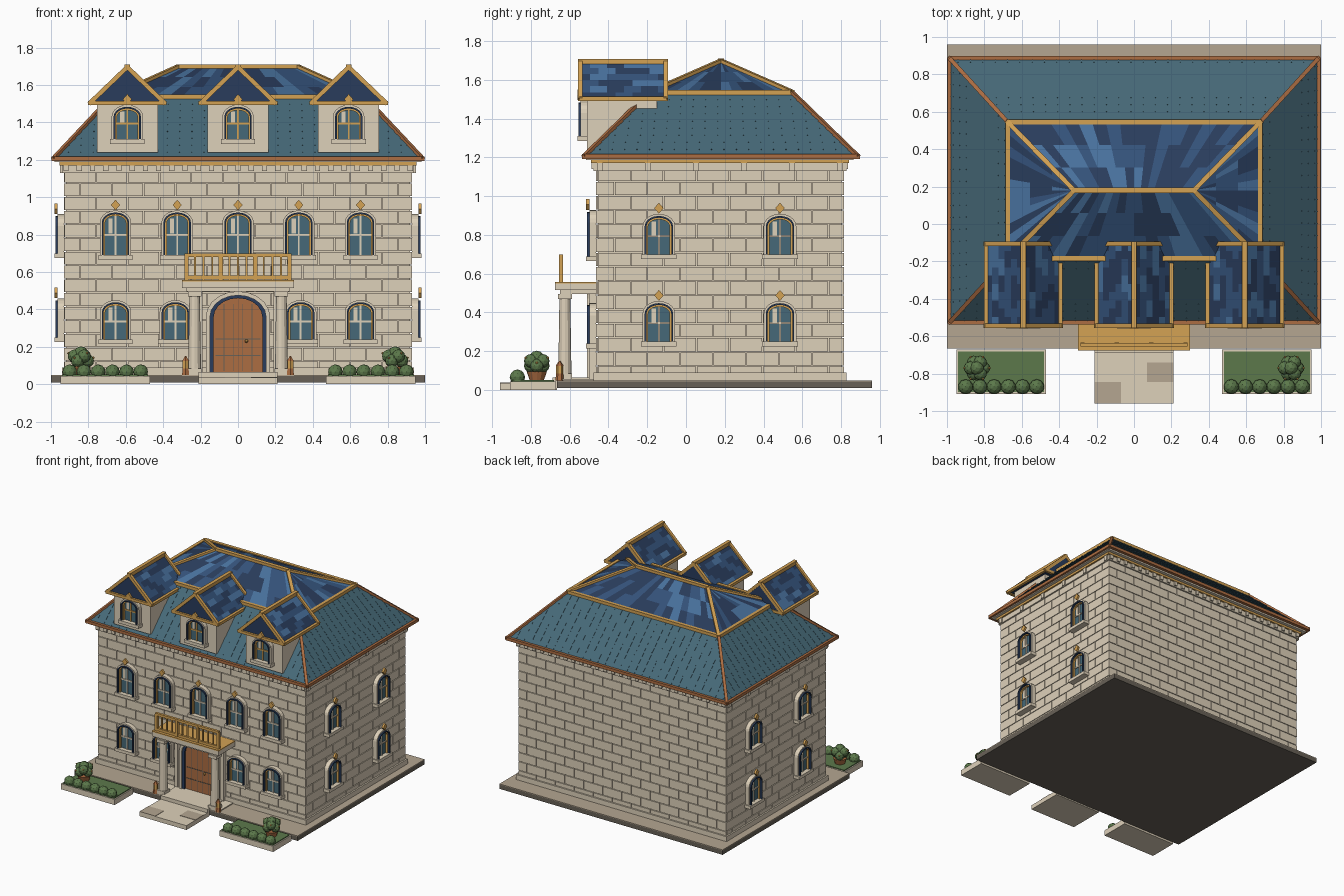
import bpy, bmesh, math, random
from mathutils import Matrix, Vector

random.seed(7)
default_cube = bpy.data.objects.get("Cube")
if default_cube:
    bpy.data.objects.remove(default_cube, do_unlink=True)


def make_material(name, rgb):
    linear = [((c / 255 + 0.055) / 1.055) ** 2.4 for c in rgb] + [1]
    material = bpy.data.materials.new(name)
    material.use_nodes = True
    material.diffuse_color = linear
    shader = material.node_tree.nodes["Principled BSDF"]
    shader.inputs["Base Color"].default_value = linear
    shader.inputs["Roughness"].default_value = 0.8
    return material


STONE = make_material("pale stone", (222, 209, 186))
PAVING = make_material("tan paving", (181, 166, 145))
SLAB = make_material("grey brown slab", (104, 97, 87))
GOLD = make_material("gold trim", (212, 162, 84))
WOOD = make_material("copper wood", (172, 109, 66))
TEAL = make_material("teal slate", (70, 105, 120))
NAVY = make_material("navy tile", (41, 60, 92))
BLUE = make_material("blue tile", (52, 82, 122))
SKY = make_material("light blue tile", (72, 113, 157))
GREEN = make_material("leaf green", (92, 121, 75))


class Part:
    """Collects simple shapes into one named object."""

    def __init__(self, name, matrix=None):
        self.name, self.matrix = name, matrix or Matrix()
        self.bm, self.materials = bmesh.new(), []

    def paint(self, faces, material):
        if material not in self.materials:
            self.materials.append(material)
        for face in faces:
            face.material_index = self.materials.index(material)

    def solid(self, operator, matrix, material, **options):
        verts = operator(self.bm, matrix=self.matrix @ matrix, **options)["verts"]
        self.paint({f for v in verts for f in v.link_faces}, material)

    def box(self, material, x0, x1, y0, y1, z0, z1):
        centre = Vector((x0 + x1, y0 + y1, z0 + z1)) / 2
        size = Matrix.Diagonal((x1 - x0, y1 - y0, z1 - z0, 1))
        self.solid(bmesh.ops.create_cube, Matrix.Translation(centre) @ size, material, size=1)

    def beam(self, material, start, end, radius):
        start, end = Vector(start), Vector(end)
        turn = (end - start).to_track_quat('Z', 'Y').to_matrix().to_4x4()
        size = Matrix.Diagonal((2 * radius, 2 * radius, (end - start).length + radius, 1))
        self.solid(bmesh.ops.create_cube, Matrix.Translation((start + end) / 2) @ turn @ size, material, size=1)

    def cone(self, material, x, y, z0, z1, low, high, sides=12):
        self.solid(bmesh.ops.create_cone, Matrix.Translation((x, y, (z0 + z1) / 2)), material,
                   cap_ends=True, segments=sides, radius1=low, radius2=high, depth=z1 - z0)

    def ball(self, material, place, radius, detail=2):
        self.solid(bmesh.ops.create_icosphere, Matrix.Translation(place), material,
                   subdivisions=detail, radius=radius)

    def face(self, points, material):
        self.paint([self.bm.faces.new([self.bm.verts.new(self.matrix @ Vector(p)) for p in points])], material)

    def loft(self, material, ring_a, ring_b):
        a, b = [[self.bm.verts.new(self.matrix @ Vector(p)) for p in r] for r in (ring_a, ring_b)]
        faces = [self.bm.faces.new(a), self.bm.faces.new(b[::-1])]
        for i in range(len(a)):
            faces.append(self.bm.faces.new((a[i - 1], a[i], b[i], b[i - 1])))
        self.paint(faces, material)

    def prism(self, material, outline, front, back):
        self.loft(material, [(x, front, z) for x, z in outline], [(x, back, z) for x, z in outline])

    def tiles(self, low_a, low_b, high_b, high_a, columns, rows, stagger):
        low_a, low_b, high_b, high_a = map(Vector, (low_a, low_b, high_b, high_a))
        shades = (NAVY, NAVY, BLUE, BLUE, SKY)
        columns_shades = [random.choice(shades) for _ in range(columns + 1)]

        def at(u, v):
            return low_a.lerp(low_b, u).lerp(high_a.lerp(high_b, u), v)
        for row in range(rows):
            v0, v1 = row / rows, (row + 1) / rows
            shift = 0.5 * (row % 2) if stagger else 0
            for column in range(columns + (shift > 0)):
                u0, u1 = max(0, (column - shift) / columns), min(1, (column + 1 - shift) / columns)
                keep = not stagger and random.random() < 0.65
                shade = columns_shades[column] if keep else random.choice(shades)
                self.face((at(u0, v0), at(u1, v0), at(u1, v1), at(u0, v1)), shade)

    def finish(self, fix_normals=True):
        bmesh.ops.remove_doubles(self.bm, verts=self.bm.verts, dist=1e-6)
        if fix_normals:
            bmesh.ops.recalc_face_normals(self.bm, faces=self.bm.faces)
        mesh = bpy.data.meshes.new(self.name)
        self.bm.to_mesh(mesh)
        self.bm.free()
        for material in self.materials:
            mesh.materials.append(material)
        bpy.context.collection.objects.link(bpy.data.objects.new(self.name, mesh))


def arch(half, bottom, spring, rise, steps=10):
    curve = [(half * math.cos(math.pi * i / steps), spring + rise * math.sin(math.pi * i / steps))
             for i in range(steps + 1)]
    return [(half, bottom)] + curve + [(-half, bottom)]


def arch_ring(part, material, outer, inner, bottom, spring, rise, depth):
    outline = arch(outer, bottom, spring, rise + outer - inner) + arch(inner, bottom, spring, rise)[::-1]
    part.prism(material, outline, -depth, 0)


def window(name, x, y, z, angle, height=0.2, finial=True, bars=STONE):
    part = Part(name, Matrix.Translation((x, y, z)) @ Matrix.Rotation(angle, 4, 'Z'))
    spring, rise = height - 0.055, 0.04
    part.prism(TEAL, arch(0.062, 0, spring, rise), -0.014, 0)
    arch_ring(part, GOLD, 0.064, 0.055, 0, spring, rise - 0.005, 0.03)
    arch_ring(part, NAVY, 0.073, 0.064, 0, spring, rise + 0.004, 0.045)
    arch_ring(part, STONE, 0.084, 0.073, 0, spring, rise + 0.013, 0.034)
    part.box(bars, -0.005, 0.005, -0.022, 0, 0, spring + rise)
    part.box(bars, -0.055, 0.055, -0.022, 0, height * 0.45, height * 0.45 + 0.01)
    part.box(STONE, -0.038, -0.016, -0.018, 0, height * 0.5, height * 0.85)
    part.box(STONE, -0.092, 0.092, -0.05, 0, -0.025, 0)
    if finial:
        tip = height + 0.038
        part.prism(GOLD, [(0.024, tip), (0, tip + 0.028), (-0.024, tip), (0, tip - 0.028)], -0.05, -0.034)
    part.finish()


LEFT, RIGHT, FRONT, BACK = -0.93, 0.93, -0.465, 0.815

# Ground slab, path and planted beds
ground = Part("ground_slab")
ground.box(SLAB, -1, 1, -0.665, 0.96, 0.01, 0.044)
ground.box(PAVING, -1, 1, -0.665, 0.96, 0.044, 0.05)
ground.finish()
path = Part("front_path")
path.box(STONE, -0.21, 0.21, -0.96, -0.665, 0, 0.035)
path.box(PAVING, -0.21, -0.07, -0.96, -0.845, 0.03, 0.038)
path.box(PAVING, 0.07, 0.21, -0.845, -0.74, 0.03, 0.038)
path.finish()
for side, label in ((-1, "right"), (1, "left")):
    bed = Part(label + "_garden_bed", Matrix.Translation((side * 0.71, -0.79, 0)))
    bed.box(STONE, -0.24, 0.24, -0.118, 0.118, 0, 0.045)
    bed.box(GREEN, -0.23, 0.23, -0.108, 0.108, 0.04, 0.052)
    for i in range(6):
        bed.ball(GREEN, (side * (0.19 - i * 0.076), -0.08, 0.066), 0.04)
    bed.cone(WOOD, side * 0.13, 0.02, 0.045, 0.095, 0.035, 0.052)
    for i in range(6):
        a = i * math.pi / 3
        spot = Vector((side * 0.13 + 0.035 * math.cos(a), 0.02 + 0.035 * math.sin(a), 0.125 + 0.025 * (i % 2)))
        bed.ball(GREEN, spot, 0.036)
        bed.ball(GOLD, spot + Vector((math.cos(a), math.sin(a), 0.5)) * 0.032, 0.007, 1)
    bed.ball(GREEN, (side * 0.13, 0.02, 0.165), 0.038)
    bed.finish()

# Stone block walls
walls = Part("block_walls")
skin, gap, course, length = 0.01, 0.0025, 0.0733, 0.17
walls.box(STONE, LEFT + skin, RIGHT - skin, FRONT + skin, BACK - skin, 0.05, 1.19)
for row in range(15):
    z0, z1 = 0.05 + row * course + gap, 0.05 + (row + 1) * course - gap
    for along_x, low, high in ((True, LEFT, RIGHT), (False, FRONT + skin, BACK - skin)):
        start = low - length * 0.5 * (row % 2)
        while start < high - 0.01:
            a, b = max(low, start + gap), min(high, start + length - gap)
            if along_x:
                walls.box(STONE, a, b, FRONT, FRONT + skin, z0, z1)
                walls.box(STONE, a, b, BACK - skin, BACK, z0, z1)
            else:
                walls.box(STONE, LEFT, LEFT + skin, a, b, z0, z1)
                walls.box(STONE, RIGHT - skin, RIGHT, a, b, z0, z1)
            start += length
walls.finish()
cornice = Part("cornice_and_plinth")
for material, grow, z0, z1 in ((STONE, 0.012, 0.05, 0.09), (STONE, 0.012, 1.13, 1.17),
                               (GOLD, 0.025, 1.17, 1.187), (STONE, 0.05, 1.187, 1.205)):
    cornice.box(material, LEFT - grow, RIGHT + grow, FRONT - grow, BACK + grow, z0, z1)
for i in range(27):
    x = LEFT + 0.01 + i * 0.0708
    for y in (FRONT, BACK):
        cornice.box(STONE, x - 0.014, x + 0.014, y - 0.022, y + 0.022, 1.14, 1.17)
for i in range(6):
    y = FRONT + 0.02 + i * 0.248
    for x in (LEFT, RIGHT):
        cornice.box(STONE, x - 0.022, x + 0.022, y - 0.015, y + 0.015, 1.13, 1.17)
cornice.finish()

# Windows on the front and both sides
for x in (-0.655, -0.325, 0, 0.325, 0.655):
    window("upper_front_window", x, FRONT, 0.69, 0, 0.23)
for x in (-0.655, -0.335, 0.335, 0.655):
    window("lower_front_window", x, FRONT, 0.24, 0, finial=False)
for side in (-1, 1):
    for y in (-0.14, 0.485):
        for z in (0.25, 0.7):
            window("side_window", side * RIGHT, y, z, side * math.pi / 2)

# Arched door
door = Part("front_door", Matrix.Translation((0, FRONT, 0)))
door.prism(WOOD, arch(0.13, 0.065, 0.36, 0.1), -0.02, 0)
arch_ring(door, NAVY, 0.15, 0.13, 0.065, 0.36, 0.1, 0.035)
arch_ring(door, STONE, 0.172, 0.15, 0.065, 0.36, 0.115, 0.045)
for x in (-0.075, -0.025, 0.025, 0.075):
    door.box(SLAB, x - 0.002, x + 0.002, -0.022, 0, 0.07, 0.43)
for z in (0.15, 0.24):
    door.box(SLAB, -0.12, 0.12, -0.023, 0, z, z + 0.005)
door.ball(GOLD, (0.045, -0.028, 0.23), 0.009)
door.finish()

# Porch with columns, lamps and balcony
porch = Part("porch")
porch.box(STONE, -0.29, 0.29, -0.66, FRONT, 0.05, 0.058)
porch.box(STONE, -0.21, 0.21, -0.69, FRONT, 0.02, 0.064)
porch.box(STONE, -0.3, 0.3, -0.675, FRONT, 0.515, 0.55)
porch.box(STONE, -0.275, 0.275, -0.65, FRONT, 0.495, 0.515)
porch.box(GOLD, -0.3, 0.3, -0.675, FRONT, 0.55, 0.558)
for side in (-1, 1):
    x, y = side * 0.232, -0.625
    porch.box(STONE, x - 0.036, x + 0.036, y - 0.036, y + 0.036, 0.05, 0.085)
    porch.cone(STONE, x, y, 0.085, 0.475, 0.034, 0.028)
    porch.box(STONE, x - 0.036, x + 0.036, y - 0.036, y + 0.036, 0.47, 0.495)
    porch.box(STONE, side * 0.205 - 0.014, side * 0.205 + 0.014, -0.5, FRONT, 0.05, 0.495)
    porch.cone(WOOD, side * 0.28, -0.652, 0.05, 0.085, 0.022, 0.018, 6)
    porch.cone(GOLD, side * 0.28, -0.652, 0.085, 0.125, 0.018, 0.018, 6)
    porch.cone(WOOD, side * 0.28, -0.652, 0.125, 0.15, 0.02, 0.004, 6)
porch.finish()
railing = Part("balcony_railing")
for z in (0.57, 0.69):
    railing.box(GOLD, -0.285, 0.285, -0.655, -0.635, z - 0.01, z + 0.01)
for i in range(13):
    x, half = -0.276 + i * 0.046, 0.011 if i % 4 == 0 else 0.005
    railing.box(GOLD, x - half, x + half, -0.645 - half, -0.645 + half, 0.558, 0.69)
railing.finish()


# Lower roof in stepped courses with fine ribs
def roof_ring(t, lip=0):
    x, y = 0.985 - 0.31 * t + lip, 0.705 - 0.34 * t + lip
    z = 1.205 + 0.33 * t
    return [Vector(p) for p in ((-x, 0.18 - y, z), (x, 0.18 - y, z), (x, 0.18 + y, z), (-x, 0.18 + y, z))]


slate = Part("lower_roof")
rows = 9
for row in range(rows):
    t = row / rows
    slate.loft(TEAL, roof_ring(t, 0.005), roof_ring(t + 1 / rows))
    low, high = roof_ring(t, 0.005), roof_ring(t + 0.6 / rows, 0.002)
    for i in range(4):
        count = round((low[i] - low[i - 1]).length / 0.065)
        climb = (high[i] + high[i - 1] - low[i] - low[i - 1]) / 2
        for k in range(1, count):
            foot = low[i - 1].lerp(low[i], (k + 0.25 - 0.5 * (row % 2)) / count)
            slate.beam(TEAL, foot, foot + climb, 0.002)
slate.finish()

# Upper tiled roof and the trim on every edge
eave, crown = roof_ring(0), roof_ring(1)
ends = [Vector((-0.32, 0.18, 1.695)), Vector((0.32, 0.18, 1.695))]
peaks = [ends[0], ends[1], ends[1], ends[0]]
upper, trim = Part("upper_roof"), Part("roof_trim")
for i in range(4):
    upper.tiles(crown[i - 1], crown[i], peaks[i], peaks[i - 1], 18 if i % 2 else 12, 3, False)
    trim.beam(WOOD, eave[i - 1], eave[i], 0.012)
    trim.beam(WOOD, eave[i], crown[i], 0.011)
    trim.beam(GOLD, crown[i - 1], crown[i], 0.013)
    trim.beam(GOLD, crown[i], peaks[i], 0.013)
trim.beam(GOLD, *ends, 0.015)
upper.finish(False)
trim.finish()

# Three dormers
for x in (-0.592, 0, 0.592):
    dormer = Part("dormer", Matrix.Translation((x, 0, 0)))
    dormer.box(STONE, -0.163, 0.163, -0.51, -0.15, 1.24, 1.5)
    dormer.prism(NAVY, [(-0.2, 1.5), (0.2, 1.5), (0, 1.69)], -0.54, -0.1)
    for y in (-0.545, -0.105):
        dormer.beam(GOLD, (-0.2, y, 1.503), (0.2, y, 1.503), 0.011)
        for side in (-1, 1):
            dormer.beam(GOLD, (side * 0.2, y, 1.503), (0, y, 1.695), 0.012)
    for side in (-1, 1):
        dormer.beam(GOLD, (side * 0.2, -0.545, 1.503), (side * 0.2, -0.105, 1.503), 0.011)
    dormer.beam(GOLD, (0, -0.55, 1.695), (0, -0.1, 1.695), 0.014)
    dormer.finish()
    tiles = Part("dormer_tiles", Matrix.Translation((x, 0, 0.004)))
    for side in (-1, 1):
        near, far = -0.54 * (side > 0) - 0.1 * (side < 0), -0.1 * (side > 0) - 0.54 * (side < 0)
        tiles.tiles((side * 0.2, near, 1.5), (side * 0.2, far, 1.5), (0, far, 1.69), (0, near, 1.69), 5, 6, True)
    tiles.finish(False)
    window("dormer_window", x, -0.51, 1.31, 0, 0.175, bars=GOLD)
